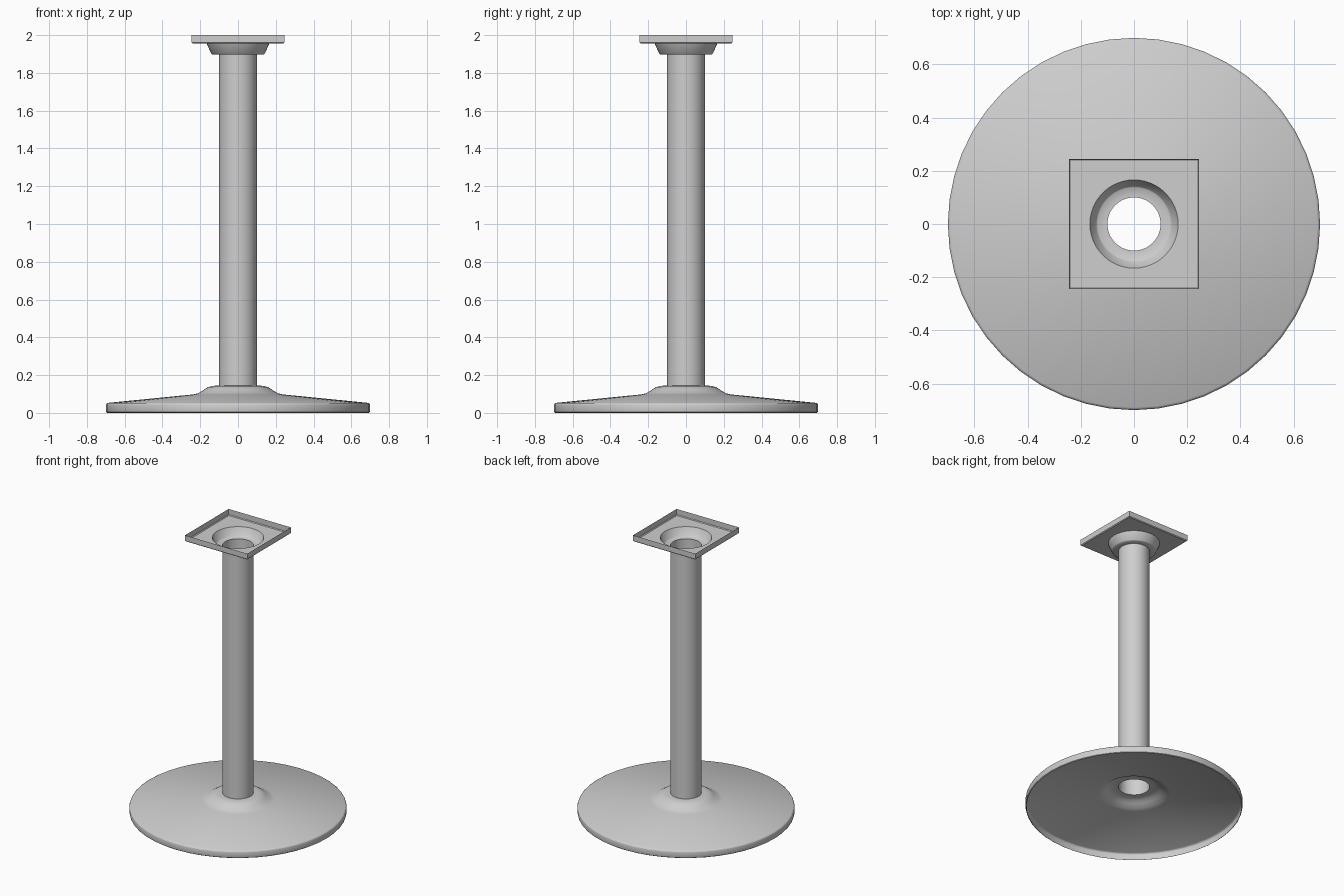
import bpy
import bmesh
from math import cos, sin, pi, radians

if "Cube" in bpy.data.objects:
    bpy.data.objects.remove(bpy.data.objects["Cube"], do_unlink=True)

SEGMENTS = 48

# One plain grey metal
metal = bpy.data.materials.new("grey_metal")
metal.use_nodes = True
metal.diffuse_color = (0.62, 0.62, 0.62, 1)
metal.node_tree.nodes["Principled BSDF"].inputs["Base Color"].default_value = metal.diffuse_color


def ring(bm, radius, z, square):
    """Loop of vertices, either a circle or a square with the same vertex count."""
    verts = []
    for i in range(SEGMENTS):
        a = 2 * pi * i / SEGMENTS
        r = radius / max(abs(cos(a)), abs(sin(a))) if square else radius
        verts.append(bm.verts.new((r * cos(a), r * sin(a), z)))
    return verts


def shell(name, circles, squares=()):
    """Open sheet lofted through circular, then square, (radius, z) sections."""
    bm = bmesh.new()
    rings = [ring(bm, r, z, False) for r, z in circles]
    rings += [ring(bm, r, z, True) for r, z in squares]
    for low, high in zip(rings, rings[1:]):
        for i in range(SEGMENTS):
            j = (i + 1) % SEGMENTS
            bm.faces.new((low[i], low[j], high[j], high[i]))
    mesh = bpy.data.meshes.new(name)
    bm.to_mesh(mesh)
    bm.free()
    mesh.materials.append(metal)
    obj = bpy.data.objects.new(name, mesh)
    bpy.context.collection.objects.link(obj)
    bpy.ops.object.select_all(action="DESELECT")
    obj.select_set(True)
    bpy.context.view_layer.objects.active = obj
    bpy.ops.object.shade_smooth_by_angle(angle=radians(40))
    return obj


# Hollow round foot with a raised hub
shell("base_dish", [
    (0.692, 0), (0.698, 0.004), (0.7, 0.012), (0.7, 0.042), (0.698, 0.048),
    (0.69, 0.053), (0.235, 0.098), (0.21, 0.104), (0.18, 0.123),
    (0.16, 0.136), (0.14, 0.142), (0.12, 0.144), (0.1, 0.144),
])

# Open tube
shell("column", [(0.1, 0.144), (0.1, 1.9)])

# Square tray with a conical socket in its middle
shell("top_mount",
      [(0.1, 1.898), (0.137, 1.898), (0.142, 1.902), (0.166, 1.956)],
      [(0.24, 1.956), (0.245, 1.961), (0.245, 2)])
